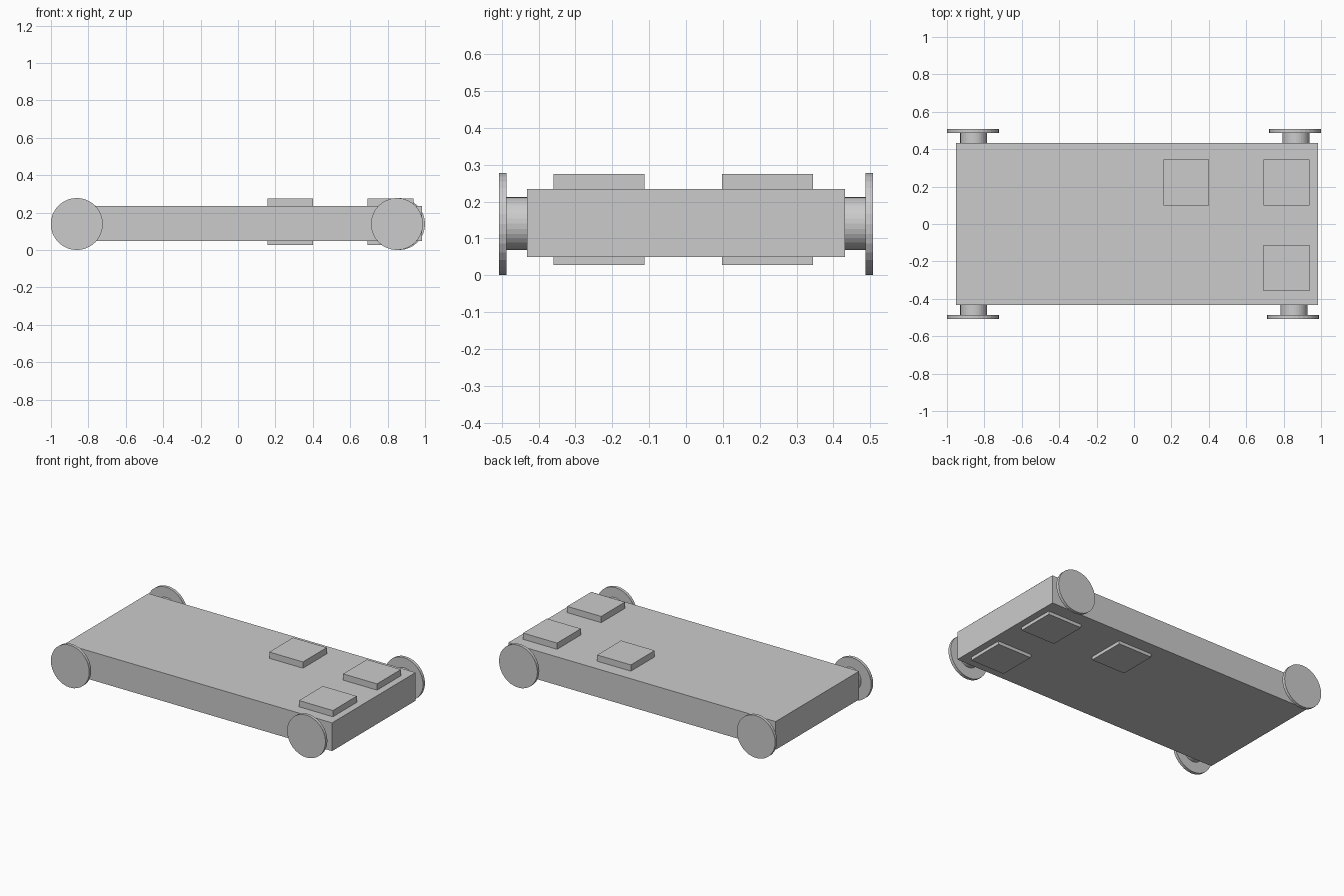
import bpy
from math import pi

if "Cube" in bpy.data.objects:
    bpy.data.objects.remove(bpy.data.objects["Cube"])


def box(name, x0, x1, y0, y1, z0, z1):
    bpy.ops.mesh.primitive_cube_add(
        size=1, location=((x0 + x1) / 2, (y0 + y1) / 2, (z0 + z1) / 2))
    ob = bpy.context.object
    ob.name = name
    ob.scale = (x1 - x0, y1 - y0, z1 - z0)
    bpy.ops.object.transform_apply(location=False, rotation=False, scale=True)


def cylinder_y(name, x, z, radius, y0, y1):
    bpy.ops.mesh.primitive_cylinder_add(
        vertices=32, radius=radius, depth=abs(y1 - y0),
        location=(x, (y0 + y1) / 2, z), rotation=(pi / 2, 0, 0))
    bpy.context.object.name = name


# Main slab
box("body", -0.952, 0.984, -0.432, 0.432, 0.049, 0.234)

# Square blocks passing through the slab, proud on top and bottom
box("block_back_inner", 0.158, 0.402, 0.098, 0.345, 0.028, 0.275)
box("block_back_end", 0.693, 0.939, 0.098, 0.345, 0.028, 0.275)
box("block_front_end", 0.693, 0.939, -0.359, -0.112, 0.028, 0.275)

# Four rollers: short hub plus thin outer flange
rollers = [("front_left", -0.862, -1), ("back_left", -0.862, 1),
           ("front_right", 0.850, -1), ("back_right", 0.861, 1)]
for label, x, side in rollers:
    cylinder_y("hub_" + label, x + 0.005, 0.14, 0.072, side * 0.425, side * 0.488)
    cylinder_y("flange_" + label, x, 0.139, 0.139, side * 0.487, side * 0.507)
